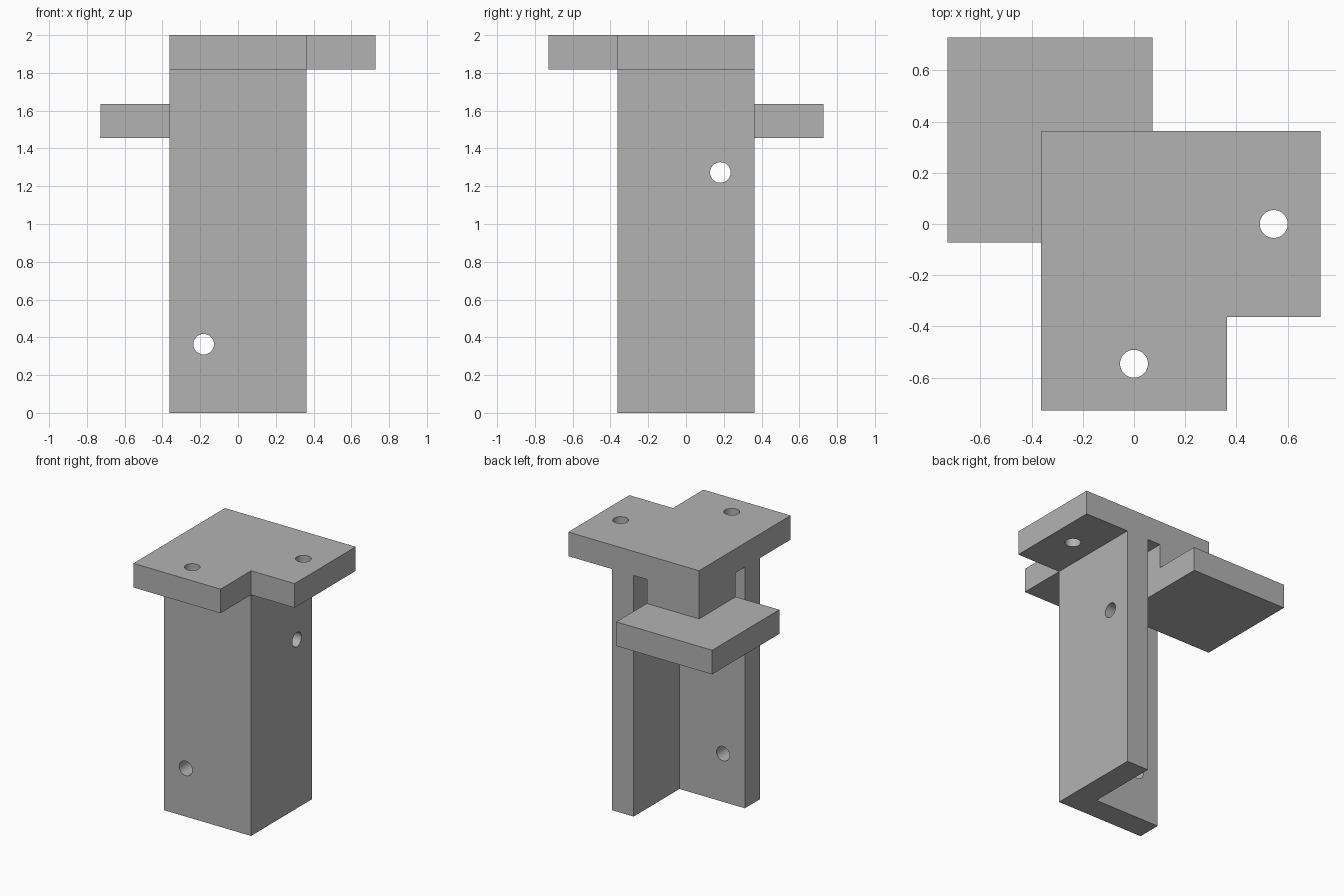
import bpy, bmesh, math

cube = bpy.data.objects.get("Cube")
if cube:
    bpy.data.objects.remove(cube, do_unlink=True)

U = 2 / 11            # design module: plate thickness
H = 2 * U             # half width of the post
E = 0.4 * U           # overlap of the shelf past the centre
HOLE_R = 0.3 * U

grey = bpy.data.materials.new("Plain grey")
grey.use_nodes = True
grey.diffuse_color = (0.45, 0.45, 0.45, 1)
grey.node_tree.nodes["Principled BSDF"].inputs["Base Color"].default_value = (0.45, 0.45, 0.45, 1)


def extrude(name, outline, z0, z1):
    """Upright prism from a flat outline."""
    bm = bmesh.new()
    face = bm.faces.new([bm.verts.new((x, y, z0)) for x, y in outline])
    top = bmesh.ops.extrude_face_region(bm, geom=[face])["geom"]
    bmesh.ops.translate(bm, vec=(0, 0, z1 - z0),
                        verts=[v for v in top if isinstance(v, bmesh.types.BMVert)])
    bmesh.ops.recalc_face_normals(bm, faces=bm.faces)
    mesh = bpy.data.meshes.new(name)
    bm.to_mesh(mesh)
    bm.free()
    mesh.materials.append(grey)
    obj = bpy.data.objects.new(name, mesh)
    bpy.context.collection.objects.link(obj)
    return obj


def rect(x0, x1, y0, y1):
    return [(x0, y0), (x1, y0), (x1, y1), (x0, y1)]


def combine(target, tool, operation):
    """Apply a boolean and discard the tool object."""
    mod = target.modifiers.new(operation, "BOOLEAN")
    mod.operation, mod.solver, mod.object = operation, "EXACT", tool
    bpy.ops.object.select_all(action="DESELECT")
    target.select_set(True)
    bpy.context.view_layer.objects.active = target
    bpy.ops.object.modifier_apply(modifier=mod.name)
    bpy.data.objects.remove(tool, do_unlink=True)


def drill(target, location, rotation):
    bpy.ops.mesh.primitive_cylinder_add(vertices=32, radius=HOLE_R, depth=2 * U,
                                        location=location, rotation=rotation)
    cutter = bpy.context.object
    cutter.name = "hole_cutter"
    cutter.hide_render = True
    cutter.data.materials.append(grey)
    combine(target, cutter, "DIFFERENCE")


# Angle post: front wall and right wall
inner = H - U
bracket = extrude("angle_bracket", [(-H, -H), (H, -H), (H, H), (inner, H),
                                    (inner, -inner), (-H, -inner)], 0, 10 * U)

# Notched top plate, spacer block and offset shelf
parts = [
    extrude("top_plate", [(-H, -2 * H), (H, -2 * H), (H, -H), (2 * H, -H),
                          (2 * H, H), (-H, H)], 10 * U, 11 * U),
    extrude("spacer_block", rect(-H, E, -E, H), 9 * U, 10 * U),
    extrude("shelf_plate", rect(-2 * H, E, -E, 2 * H), 8 * U, 9 * U),
]
for part in parts:
    combine(bracket, part, "UNION")

# Remove seams between flush faces
bm = bmesh.new()
bm.from_mesh(bracket.data)
bmesh.ops.remove_doubles(bm, verts=bm.verts, dist=1e-5)
bmesh.ops.dissolve_limit(bm, angle_limit=math.radians(1), verts=bm.verts, edges=bm.edges)
bm.to_mesh(bracket.data)
bm.free()

# Screw holes in the plate arms and walls
quarter = math.pi / 2
wall = 1.5 * U
drill(bracket, (3 * U, 0, 10.5 * U), (0, 0, 0))
drill(bracket, (0, -3 * U, 10.5 * U), (0, 0, 0))
drill(bracket, (-U, -wall, 2 * U), (quarter, 0, 0))
drill(bracket, (wall, U, 7 * U), (0, quarter, 0))

bracket.select_set(True)
bpy.context.view_layer.objects.active = bracket
bpy.ops.object.shade_smooth_by_angle(angle=math.radians(30))
